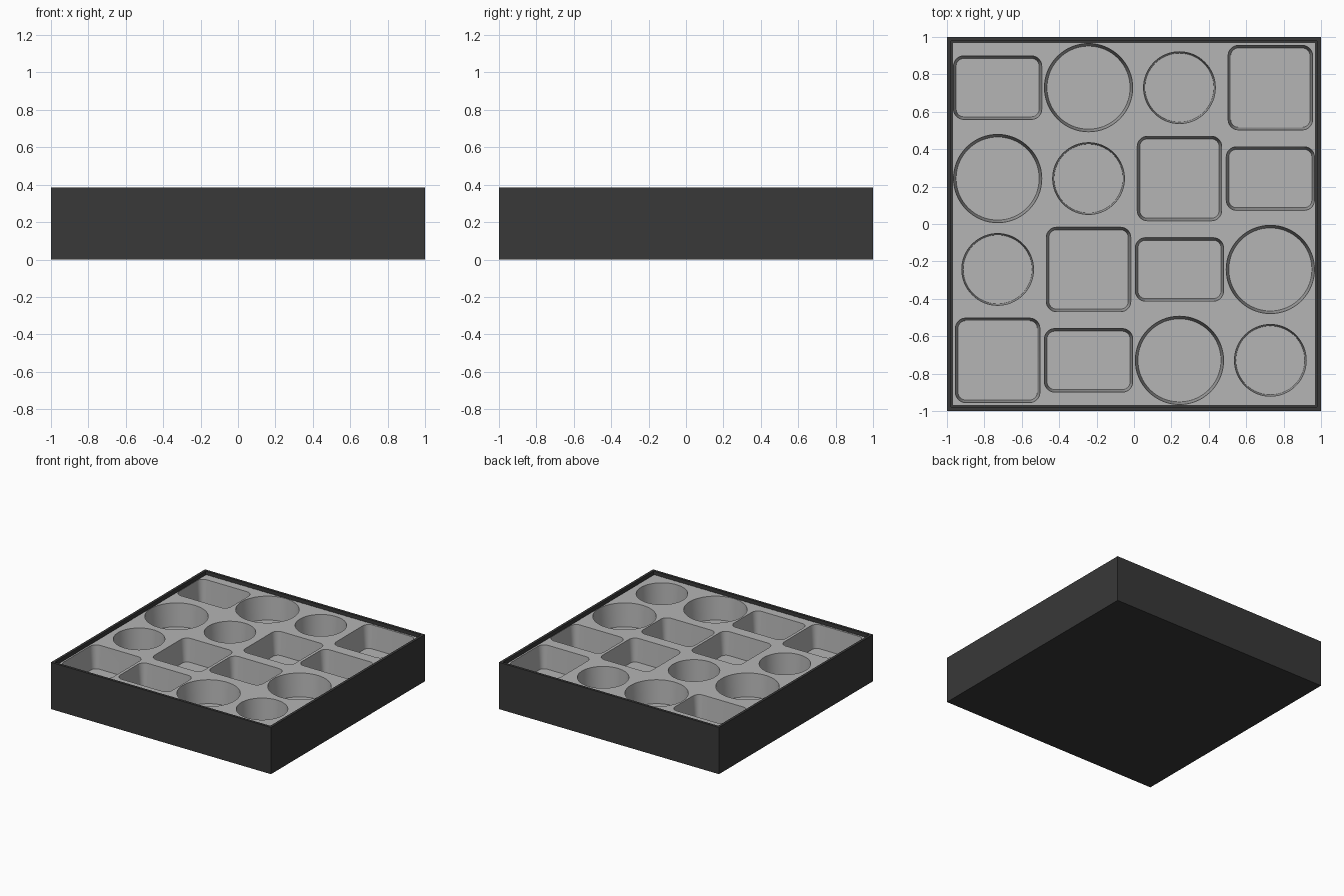
import bpy, bmesh, math

HEIGHT = 0.384      # box height
WALL = 0.03         # box wall and floor
TOP = 0.36          # top of the insert
DEPTH = 0.19        # pocket depth
PITCH = 0.486       # pocket spacing

old = bpy.data.objects.get("Cube")
if old:
    bpy.data.objects.remove(old, do_unlink=True)


def material(name, value):
    mat = bpy.data.materials.new(name)
    mat.use_nodes = True
    colour = (value, value, value, 1)
    mat.diffuse_color = colour
    bsdf = mat.node_tree.nodes["Principled BSDF"]
    bsdf.inputs["Base Color"].default_value = colour
    bsdf.inputs["Roughness"].default_value = 0.8
    return mat


def make_object(name, bm, mat):
    bmesh.ops.recalc_face_normals(bm, faces=bm.faces)
    mesh = bpy.data.meshes.new(name)
    bm.to_mesh(mesh)
    bm.free()
    mesh.materials.append(mat)
    obj = bpy.data.objects.new(name, mesh)
    bpy.context.collection.objects.link(obj)
    return obj


def block(bm, half, z0, z1):
    cube = bmesh.ops.create_cube(bm, size=1)["verts"]
    for v in cube:
        v.co = (v.co.x * 2 * half, v.co.y * 2 * half, z1 if v.co.z > 0 else z0)


def outline(width, depth, radius, steps):
    """Rounded rectangle; a circle when the radius is half the width."""
    points = []
    for corner, (sx, sy) in enumerate([(1, 1), (-1, 1), (-1, -1), (1, -1)]):
        for i in range(steps):
            a = math.radians(90) * (corner + i / (steps - 1 if radius < width / 2 else steps))
            points.append((sx * (width / 2 - radius) + radius * math.cos(a),
                           sy * (depth / 2 - radius) + radius * math.sin(a)))
    return points


def add_pocket(bm, cx, cy, width, depth, radius, steps, taper):
    """Tapered plug, extended above the insert with the same slope."""
    over = 0.02
    rings = []
    for z, inset in ((TOP - DEPTH, taper), (TOP + over, -taper * over / DEPTH)):
        shape = outline(width - 2 * inset, depth - 2 * inset, radius - inset, steps)
        rings.append([bm.verts.new((cx + x, cy + y, z)) for x, y in shape])
    low, high = rings
    bm.faces.new(low[::-1])
    bm.faces.new(high)
    for i in range(len(low)):
        j = (i + 1) % len(low)
        bm.faces.new((low[i], low[j], high[j], high[i]))


black = material("black_card", 0.04)
grey = material("grey_insert", 0.46)

# Open outer box: rim inset from the top face and pushed down
bm = bmesh.new()
block(bm, 1, 0, HEIGHT)
bm.faces.ensure_lookup_table()
lid = max(bm.faces, key=lambda f: f.calc_center_median().z)
bmesh.ops.inset_region(bm, faces=[lid], thickness=WALL)
for v in lid.verts:
    v.co.z = WALL
# the inset top is dropped, leaving straight inner walls
rim = [v for v in bm.verts if abs(v.co.x) < 0.99]
bmesh.ops.delete(bm, geom=[lid], context='FACES_ONLY')
for v in rim:
    v.co.z = HEIGHT
edges = [e for e in bm.edges if e.is_boundary]
new = bmesh.ops.extrude_edge_only(bm, edges=edges)["geom"]
for v in new:
    if isinstance(v, bmesh.types.BMVert):
        v.co.z = WALL
bmesh.ops.contextual_create(bm, geom=[e for e in bm.edges if e.is_boundary])
make_object("outer_box", bm, black)

# Insert tray
bm = bmesh.new()
block(bm, 1 - WALL, WALL, TOP)
insert = make_object("insert_tray", bm, grey)

# Four pocket kinds, shifted by one in each row: width, depth, radius, steps, taper
kinds = [(0.472, 0.34, 0.055, 8, 0.014),
         (0.472, 0.472, 0.236, 16, 0.014),
         (0.384, 0.384, 0.192, 16, 0.008),
         (0.452, 0.452, 0.055, 8, 0.014)]
bm = bmesh.new()
for row in range(4):
    for col in range(4):
        add_pocket(bm, (col - 1.5) * PITCH, (1.5 - row) * PITCH, *kinds[(row + col) % 4])
cutter = make_object("pocket_cutter", bm, grey)
cutter.hide_render = True

# Cut the pockets and discard the cutter
cut = insert.modifiers.new("pockets", 'BOOLEAN')
cut.operation = 'DIFFERENCE'
cut.solver = 'EXACT'
cut.object = cutter
bpy.context.view_layer.objects.active = insert
insert.select_set(True)
bpy.ops.object.modifier_apply(modifier=cut.name)
bpy.data.objects.remove(cutter, do_unlink=True)
bpy.ops.object.shade_smooth_by_angle(angle=math.radians(30))
